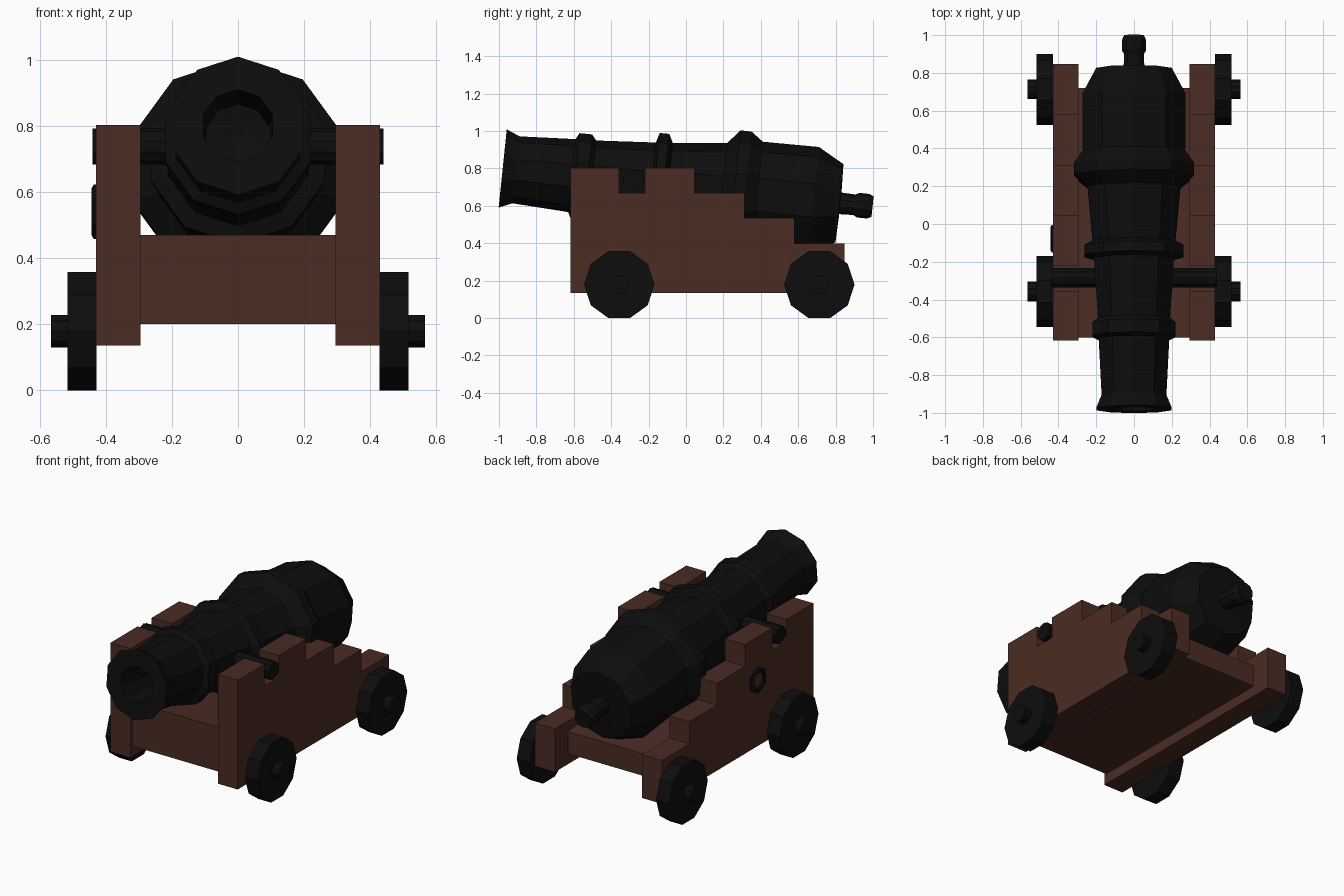
import bpy, bmesh, math
from mathutils import Vector

if "Cube" in bpy.data.objects:
    bpy.data.objects.remove(bpy.data.objects["Cube"])


def material(name, rgb):
    m = bpy.data.materials.new(name)
    m.diffuse_color = (*rgb, 1)
    m.use_nodes = True
    m.node_tree.nodes["Principled BSDF"].inputs["Base Color"].default_value = m.diffuse_color
    return m


IRON = material("black iron", (0.004, 0.004, 0.004))
WOOD = material("brown wood", (0.070, 0.025, 0.017))


def finish(name, bm, mat):
    bmesh.ops.recalc_face_normals(bm, faces=bm.faces)
    me = bpy.data.meshes.new(name)
    bm.to_mesh(me)
    bm.free()
    me.materials.append(mat)
    ob = bpy.data.objects.new(name, me)
    bpy.context.collection.objects.link(ob)
    return ob


def lathe(name, profile, n, origin, axis, up, mat, closed=False):
    """Revolve (distance, radius) points about an axis; a vertex points along up."""
    bm = bmesh.new()
    o, a = Vector(origin), Vector(axis).normalized()
    u = Vector(up).normalized()
    v = a.cross(u)
    rings = []
    for s, r in profile:
        if r == 0:
            rings.append([bm.verts.new(o + a * s)] * n)
        else:
            rings.append([bm.verts.new(o + a * s + r * (u * math.cos(t) + v * math.sin(t)))
                          for t in (2 * math.pi * i / n for i in range(n))])
    pairs = list(zip(rings, rings[1:]))
    if closed:
        pairs.append((rings[-1], rings[0]))
    for p, q in pairs:
        for i in range(n):
            j = (i + 1) % n
            bm.faces.new(list(dict.fromkeys((p[i], p[j], q[j], q[i]))))
    return finish(name, bm, mat)


def extrude_x(name, outline, x0, x1, mat):
    """Extrude a (y, z) outline sideways from x0 to x1."""
    bm = bmesh.new()
    face = bm.faces.new([bm.verts.new((x0, y, z)) for y, z in outline])
    new = bmesh.ops.extrude_face_region(bm, geom=[face])["geom"]
    bmesh.ops.translate(bm, vec=(x1 - x0, 0, 0),
                        verts=[g for g in new if isinstance(g, bmesh.types.BMVert)])
    return finish(name, bm, mat)


# Stepped carriage cheeks with a notch for the trunnion
cheek = [(-.617, .135), (.847, .135), (.847, .40), (.58, .40), (.58, .535), (.313, .535),
         (.313, .67), (.045, .67), (.045, .803), (-.22, .803), (-.22, .67),
         (-.357, .67), (-.357, .803), (-.617, .803)]
extrude_x("right_cheek", cheek, .295, .43, WOOD)
extrude_x("left_cheek", cheek, -.43, -.295, WOOD)

# Wedge-shaped bed between the cheeks
extrude_x("carriage_bed", [(-.60, .20), (.72, .20), (.72, .335), (-.60, .47)], -.295, .295, WOOD)

# Wheels with hubs
wheel = [(.428, 0), (.428, .188), (.515, .188), (.515, .052), (.565, .052), (.565, 0)]
for side, sx in (("right", 1), ("left", -1)):
    for end, y in (("front", -.357), ("rear", .713)):
        lathe(f"{end}_{side}_wheel", wheel, 10, (0, y, .179), (sx, 0, 0), (0, 1, 0), IRON)

# Barrel: bore, muzzle flare, three raised bands, breech and rear knob
tilt = math.radians(5.9)
axis = (0, math.cos(tilt), -math.sin(tilt))
up = (0, math.sin(tilt), math.cos(tilt))
barrel = [(.35, 0), (.33, .10), (0, .11), (0, .21), (.072, .18),
          (.372, .196), (.389, .23), (.457, .23), (.482, .20),
          (.80, .222), (.816, .275), (.867, .275), (.89, .23),
          (1.18, .258), (1.243, .333), (1.303, .333), (1.369, .285),
          (1.67, .288), (1.81, .21), (1.815, .058), (1.89, .055),
          (1.91, .066), (1.965, .066), (1.988, .055), (1.988, 0)]
lathe("barrel", barrel, 10, (0, -.98, .80), axis, up, IRON)

# Trunnion rod across the barrel
lathe("trunnion", [(-.44, 0), (-.44, .054), (.44, .054), (.44, 0)], 10,
      (0, -.285, .737), (1, 0, 0), (0, 0, 1), IRON)

# Six-sided iron ring on the left cheek
lathe("cheek_ring", [(.425, .083), (.436, .083), (.443, .07), (.443, .058), (.436, .048), (.425, .048)],
      6, (0, -.078, .54), (-1, 0, 0), (0, 0, 1), IRON, closed=True)
